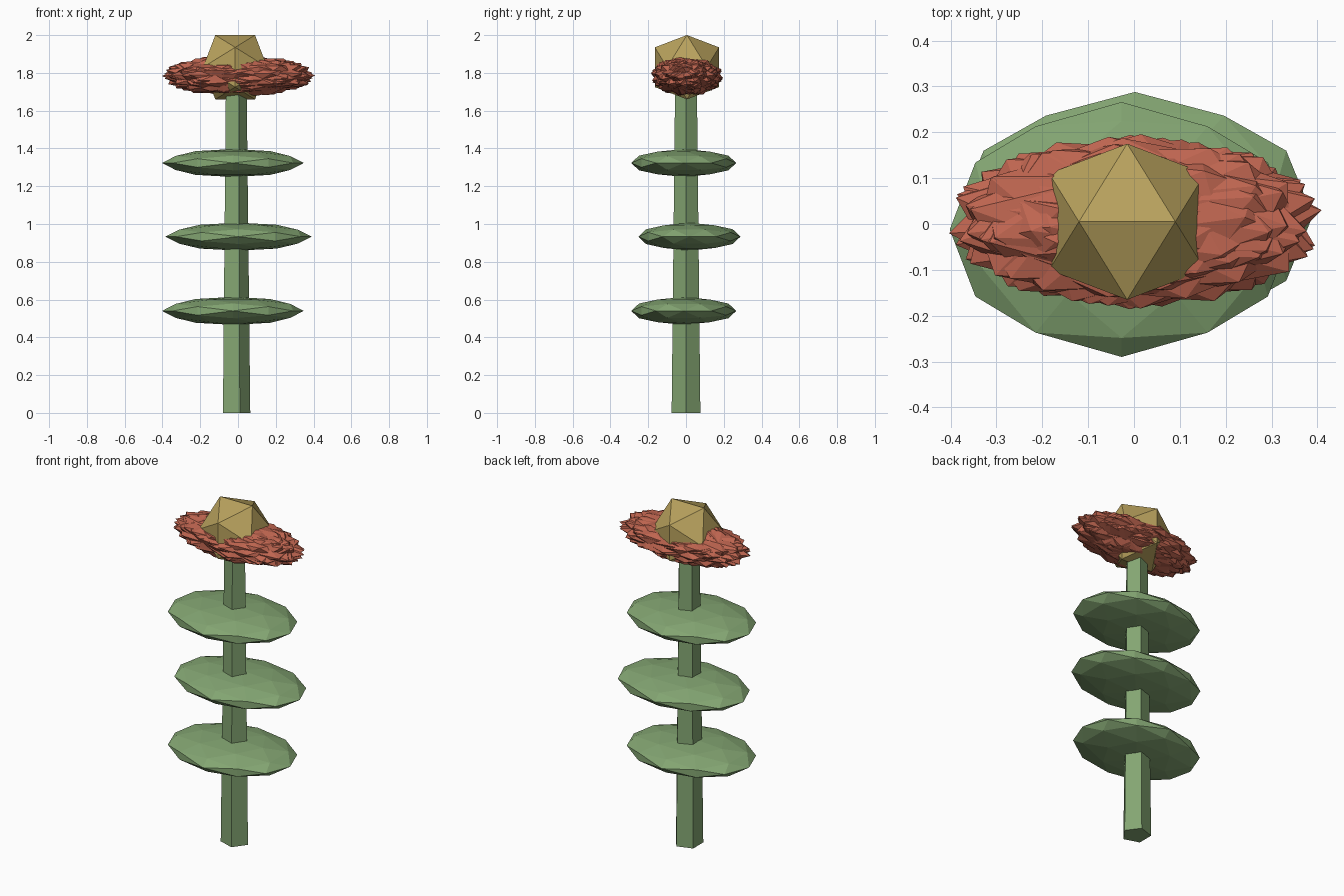
import bpy, bmesh, math, random
from mathutils import Vector, Matrix, Euler

if "Cube" in bpy.data.objects:
    bpy.data.objects.remove(bpy.data.objects["Cube"])

random.seed(4)
PHI = (1 + 5 ** 0.5) / 2


def material(name, rgb):
    m = bpy.data.materials.new(name)
    m.diffuse_color = (*rgb, 1)
    m.use_nodes = True
    m.node_tree.nodes["Principled BSDF"].inputs["Base Color"].default_value = m.diffuse_color
    return m


green = material("leaf_green", (0.23, 0.38, 0.17))
red = material("petal_red", (0.52, 0.13, 0.08))
gold = material("centre_gold", (0.48, 0.36, 0.11))


def ball_points(detail):
    # Icosahedron with an edge facing each axis, optionally split once
    pts = []
    for a in (-1, 1):
        for b in (-PHI, PHI):
            pts += [Vector((a, 0, b)), Vector((0, b, a)), Vector((b, a, 0))]
    if detail:
        pts += [(p + q) / 2 for i, p in enumerate(pts) for q in pts[:i]
                if (p - q).length < 2.01]
    return [p.normalized() for p in pts]


def add_object(name, bm, mat):
    bmesh.ops.recalc_face_normals(bm, faces=bm.faces[:])
    mesh = bpy.data.meshes.new(name)
    bm.to_mesh(mesh)
    bm.free()
    mesh.materials.append(mat)
    obj = bpy.data.objects.new(name, mesh)
    bpy.context.collection.objects.link(obj)
    return obj


def ball(name, centre, radii, mat, detail=0, turn=(0, 0, 0)):
    # The turn comes before the stretch, so every copy fills one ellipsoid
    bm = bmesh.new()
    m = Matrix.Translation(centre) @ Matrix.Diagonal((*radii, 1)) @ Euler(turn).to_matrix().to_4x4()
    verts = [bm.verts.new(p) for p in ball_points(detail)]
    bmesh.ops.convex_hull(bm, input=verts)
    bm.transform(m)
    return add_object(name, bm, mat)


# Five-sided tapering stem
bm = bmesh.new()
rings = [[bm.verts.new((-0.015 + r * math.cos(k * math.tau / 5), r * math.sin(k * math.tau / 5), z))
          for k in range(5)] for r, z in ((0.08, 0), (0.06, 1.8))]
for k in range(5):
    j = (k + 1) % 5
    bm.faces.new((rings[0][k], rings[0][j], rings[1][j], rings[1][k]))
bm.faces.new(rings[0][::-1])
bm.faces.new(rings[1])
add_object("stem", bm, green)

# Three flat leaf tiers, the middle one turned round
ball("leaf_lower", (-0.027, -0.012, 0.54), (0.375, 0.278, 0.074), green, 1)
ball("leaf_middle", (0.002, 0.018, 0.933), (0.388, 0.27, 0.074), green, 1, (0, 0, math.pi))
ball("leaf_upper", (-0.027, -0.012, 1.323), (0.375, 0.278, 0.074), green, 1)

# Spiky ruff of overlapping petals
for i in range(14):
    turn = [random.uniform(0, math.tau) for _ in range(3)]
    ball(f"petal_{i + 1}", (0.003, 0.005, 1.785), (0.41, 0.192, 0.112), red, 0, turn)

# Flower centre
ball("flower_centre", (-0.015, 0.005, 1.83), (0.2, 0.2, 0.2), gold)
